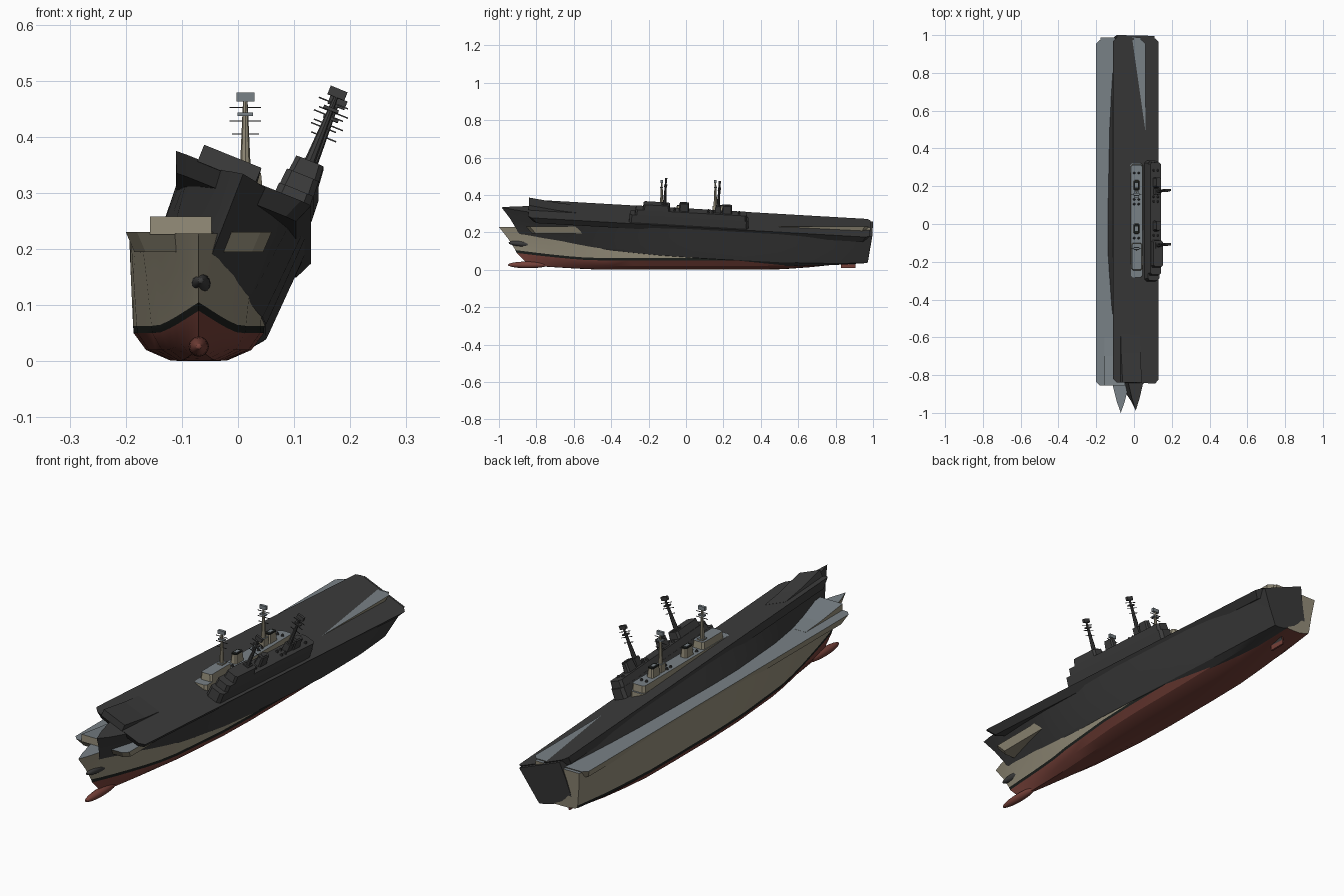
import bpy, bmesh, math
from mathutils import Matrix, Vector

if "Cube" in bpy.data.objects:
    bpy.data.objects.remove(bpy.data.objects["Cube"])


def material(name, rgb):
    m = bpy.data.materials.new(name)
    m.diffuse_color = (*rgb, 1)
    m.use_nodes = True
    m.node_tree.nodes["Principled BSDF"].inputs["Base Color"].default_value = m.diffuse_color
    return m


CREAM = material("warm_grey_paint", (0.30, 0.27, 0.195))
DECK = material("deck_blue_grey", (0.19, 0.22, 0.24))
RED = material("bottom_red", (0.18, 0.052, 0.04))
BLACK = material("boot_black", (0.012, 0.014, 0.012))
DARK = material("dark_grey", (0.045, 0.045, 0.045))

# Per ship: placement, name prefix and whether all of it is dark grey
PLACE, PREFIX, ALL_DARK = Matrix(), "", False


def finish(bm, name, mats, smooth=False):
    """Turn a bmesh in ship space (deck centre at the origin) into a placed object."""
    bmesh.ops.recalc_face_normals(bm, faces=bm.faces)
    me = bpy.data.meshes.new(PREFIX + name)
    if ALL_DARK:
        for f in bm.faces:
            f.material_index = 0
        mats = [DARK]
    bm.to_mesh(me)
    bm.free()
    me.transform(PLACE)
    for m in mats:
        me.materials.append(m)
    ob = bpy.data.objects.new(PREFIX + name, me)
    bpy.context.collection.objects.link(ob)
    if smooth:
        bpy.ops.object.select_all(action='DESELECT')
        ob.select_set(True)
        bpy.context.view_layer.objects.active = ob
        bpy.ops.object.shade_smooth_by_angle(angle=math.radians(25))
    return ob


def prism(name, low, high, z0, z1, side=CREAM, top=None):
    """Solid between two matching outlines, with its upward faces in the top colour."""
    bm = bmesh.new()
    a = [bm.verts.new((x, y, z0)) for x, y in low]
    b = [bm.verts.new((x, y, z1)) for x, y in high]
    n = len(a)
    bm.faces.new(a)
    bm.faces.new(b).material_index = 1
    for i in range(n):
        j = (i + 1) % n
        bm.faces.new((a[i], a[j], b[j], b[i]))
    return finish(bm, name, [side, top or side])


def outline(x0, x1, y0, y1, c=0.0):
    """Rectangle with cut corners."""
    if c == 0:
        return [(x0, y0), (x1, y0), (x1, y1), (x0, y1)]
    return [(x0 + c, y0), (x1 - c, y0), (x1, y0 + c), (x1, y1 - c),
            (x1 - c, y1), (x0 + c, y1), (x0, y1 - c), (x0, y0 + c)]


def box(name, x0, x1, y0, y1, z0, z1, side=CREAM, top=None, c=0.0, inset=0.0):
    i = inset
    return prism(name, outline(x0, x1, y0, y1, c),
                 outline(x0 + i, x1 - i, y0 + i, y1 - i, c), z0, z1, side, top)


def interp(table, s):
    for (s0, v0), (s1, v1) in zip(table, table[1:]):
        if s <= s1:
            return v0 + (v1 - v0) * (s - s0) / (s1 - s0)
    return table[-1][1]


# Fullness along the length, at the deck and at the waterline
FULL_DECK = [(0, 0), (.03, .17), (.07, .33), (.15, .6), (.25, .83), (.4, .98), (.5, 1), (.8, 1), (1, .86)]
FULL_LOW = [(0, 0), (.07, .2), (.15, .42), (.25, .7), (.4, .94), (.5, 1), (.75, 1), (.9, .9), (1, .74)]
# Rows: half width, z amidships, z at bow, z at stern, stem y, stern y, deck fullness share
ROWS = [(0.0, .000, .022, .050, -.83, .965, 0),
        (.050, .001, .023, .051, -.83, .965, 0),
        (.094, .020, .045, .057, -.86, .968, 0),
        (.116, .050, .090, .064, -.905, .971, .1),
        (.117, .063, .105, .076, -.912, .973, .15),
        (.121, .150, .165, .150, -.950, .978, .55),
        (.124, .226, .228, .226, -1.0, .988, 1)]


def hull():
    bm = bmesh.new()
    stations = [0, .015, .03, .05, .07, .11, .15, .2, .25, .32, .4, .5, .65, .75, .83, .9, .95, 1]
    grid = []
    for s in stations:
        half = []
        for w, zm, zb, zs, y0, y1, k in ROWS:
            fore, aft = max(0, 1 - s / .22) ** 1.3, max(0, (s - .7) / .3) ** 1.6
            z = zm + (zb - zm) * fore + (zs - zm) * aft
            x = w * (k * interp(FULL_DECK, s) + (1 - k) * interp(FULL_LOW, s))
            half.append((x, y0 + (y1 - y0) * s, z - .23))
        ring = [(-x, y, z) for x, y, z in reversed(half[1:])] + half
        grid.append([bm.verts.new(p) for p in ring])
    n = len(grid[0])
    for a, b in zip(grid, grid[1:]):
        for i in range(n - 1):
            row = max(6 - i, i - 5) - 1 if i > 5 else 5 - i
            f = bm.faces.new((a[i], a[i + 1], b[i + 1], b[i]))
            f.material_index = 1 if row < 3 else 2 if row == 3 else 0
        bm.faces.new((a[0], a[-1], b[-1], b[0])).material_index = 3
    bm.faces.new(grid[-1])
    bmesh.ops.remove_doubles(bm, verts=bm.verts, dist=1e-5)
    finish(bm, "hull", [CREAM, RED, BLACK, DECK], smooth=True)


def bulb():
    bm = bmesh.new()
    m = Matrix.Translation((0, -.845, -.204)) @ Matrix.Diagonal((.018, .107, .018, 1))
    bmesh.ops.create_uvsphere(bm, u_segments=16, v_segments=12, radius=1,
                              matrix=m @ Matrix.Rotation(math.pi / 2, 4, 'X'))
    finish(bm, "bow_bulb", [RED], smooth=True)


def cone(name, x, y, z0, z1, r0, r1, mat=CREAM, sides=8):
    bm = bmesh.new()
    bmesh.ops.create_cone(bm, cap_ends=True, segments=sides, radius1=r0, radius2=r1, depth=z1 - z0,
                          matrix=Matrix.Translation((x, y, (z0 + z1) / 2)))
    finish(bm, name, [mat])


def mast(name, y):
    x = .083
    box(name + "_foot", x - .013, x + .013, y - .016, y + .016, .07, .11, CREAM, DECK)
    cone(name + "_pole", x, y, .105, .236, .010, .004)
    box(name + "_radar", x - .016, x + .016, y - .006, y + .006, .233, .249, DECK)
    for z, w in ((.222, .028), (.198, .028), (.175, .024)):
        box(name + "_yard", x - w, x + w, y - .0012, y + .0012, z - .0012, z + .0012, DARK)
    box(name + "_platform", x - .014, x + .014, y - .008, y + .008, .207, .213, DECK)


def ship():
    hull()
    bulb()
    box("rudder", -.004, .004, .83, .905, -.222, -.165, RED)
    # flight deck with flared underside
    prism("flight_deck", outline(-.115, .115, -.825, .955, .02),
          outline(-.13, .13, -.855, .975, .02), -.035, 0, CREAM, DECK)
    # take-off ramp at the port bow
    bm = bmesh.new()
    pts = [(-.855, -.004), (-.60, -.004), (-.60, .0005), (-.70, .008), (-.855, .028)]
    l, r = [[bm.verts.new((x, y, z)) for y, z in pts] for x in (-.087, .023)]
    bm.faces.new(l)
    bm.faces.new(r)
    for i in range(5):
        j = (i + 1) % 5
        bm.faces.new((l[i], l[j], r[j], r[i])).material_index = 1 if i in (2, 3) else 0
    finish(bm, "take_off_ramp", [CREAM, DECK])
    # island superstructure
    box("island_base", .048, .118, -.315, .325, -.012, .045, CREAM, DECK, .012, .002)
    box("island_tier", .051, .116, -.285, .315, .045, .075, CREAM, DECK, .010, .002)
    box("bridge", .056, .114, -.245, -.10, .075, .105, CREAM, DECK, .008, .003)
    for name, y in (("fore_funnel", -.025), ("aft_funnel", .205)):
        box(name, .067, .099, y - .028, y + .028, .074, .112, CREAM, CREAM, .006, .003)
        box(name + "_cap", .070, .096, y - .024, y + .024, .110, .117, BLACK, BLACK, .005)
        box(name + "_vent", .076, .090, y - .012, y + .012, .115, .119, DECK)
    mast("fore_mast", -.13)
    mast("aft_mast", .157)
    for y in (.105, .13, -.075, .27):
        for x in (.071, .095):
            cone("deck_dome", x, y, .074, .084, .007, .003, DARK)


# Upright ship
PLACE = Matrix.Translation((-.07, 0, .23))
ship()

# Dark ship, heeled to starboard with its bow raised
PREFIX, ALL_DARK = "dark_", True
PLACE = (Matrix.Translation((.01, .012, .278)) @ Matrix.Rotation(math.radians(-3.3), 4, 'X')
         @ Matrix.Rotation(math.radians(22), 4, 'Y'))
ship()
